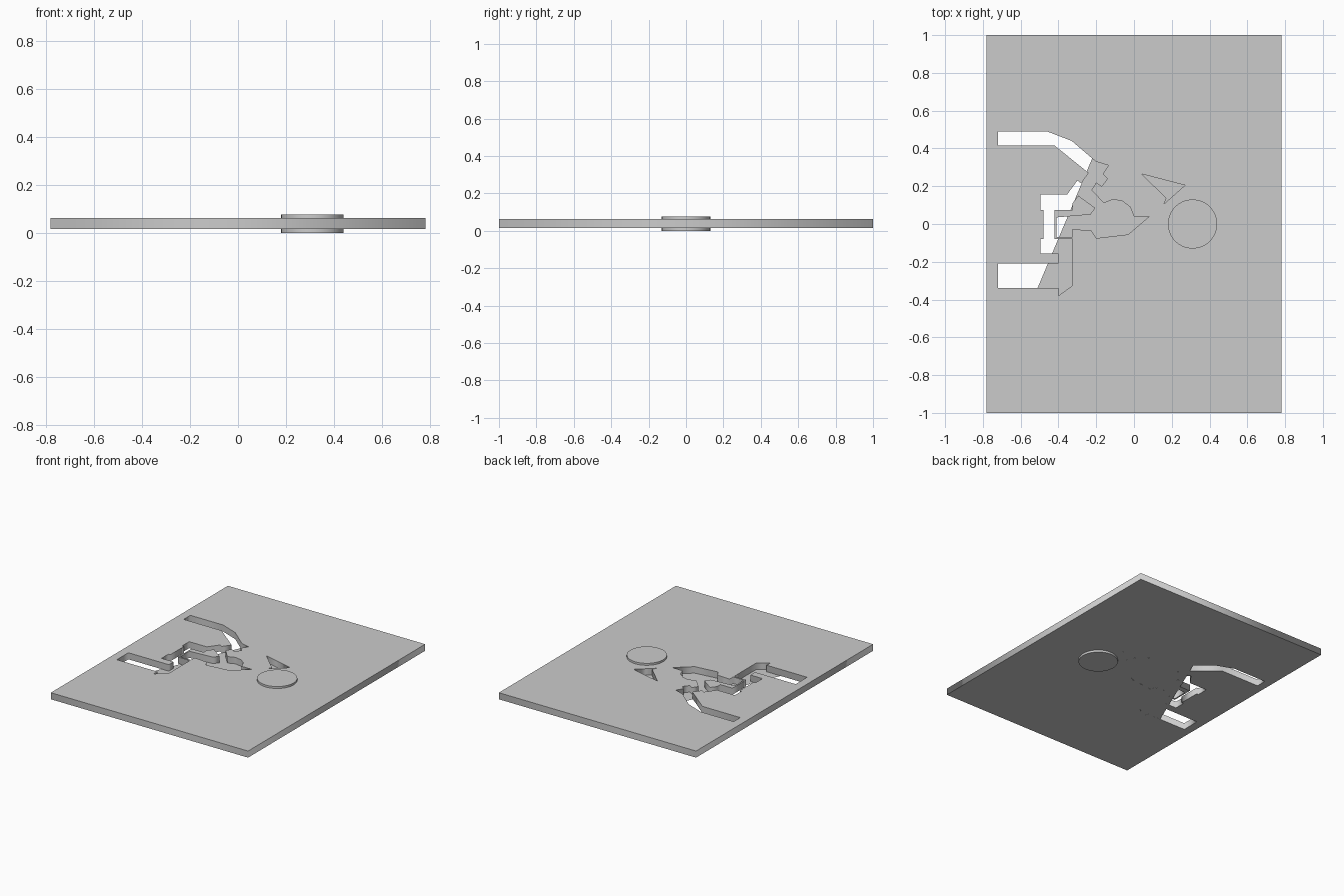
import bpy, math

Z_BOT, Z_TOP = 0.015, 0.062


def outline_solid(name, outlines, z0, z1):
    """Flat slab from 2D outlines; inner outlines become holes."""
    cu = bpy.data.curves.new(name, 'CURVE')
    cu.dimensions = '2D'
    cu.fill_mode = 'BOTH'
    cu.extrude = (z1 - z0) / 2
    for pts in outlines:
        sp = cu.splines.new('POLY')
        sp.points.add(len(pts) - 1)
        for p, (x, y) in zip(sp.points, pts):
            p.co = (x, y, 0, 1)
        sp.use_cyclic_u = True
    ob = bpy.data.objects.new(name, cu)
    bpy.context.collection.objects.link(ob)
    ob.location.z = (z0 + z1) / 2
    bpy.ops.object.select_all(action='DESELECT')
    ob.select_set(True)
    bpy.context.view_layer.objects.active = ob
    bpy.ops.object.convert(target='MESH')
    return bpy.context.object


# Plate with the large figure cut-out and the small dart cut-out
border = [(-0.78, -1), (0.78, -1), (0.78, 1), (-0.78, 1)]
figure = [
    (-0.72, 0.49), (-0.46, 0.49), (-0.33, 0.44), (-0.225, 0.35), (-0.20, 0.33),
    (-0.135, 0.31), (-0.165, 0.265), (-0.14, 0.24), (-0.17, 0.20), (-0.20, 0.22),
    (-0.225, 0.18), (-0.16, 0.11), (-0.11, 0.13), (-0.06, 0.12), (-0.02, 0.09),
    (0.0, 0.04), (0.08, 0.04), (-0.03, -0.055), (-0.20, -0.075), (-0.225, -0.035),
    (-0.325, -0.027), (-0.325, -0.068), (-0.41, -0.068), (-0.41, 0.035), (-0.23, 0.05),
    (-0.205, 0.085), (-0.295, 0.15), (-0.325, 0.11), (-0.325, 0.075), (-0.42, 0.075),
    (-0.42, -0.08), (-0.325, -0.08), (-0.325, -0.325), (-0.40, -0.38), (-0.40, -0.34),
    (-0.72, -0.34), (-0.72, -0.21), (-0.40, -0.21), (-0.40, -0.157), (-0.495, -0.157),
    (-0.495, -0.08), (-0.48, -0.08), (-0.48, 0.075), (-0.495, 0.075), (-0.495, 0.155),
    (-0.355, 0.155), (-0.30, 0.23), (-0.28, 0.215), (-0.24, 0.27), (-0.42, 0.415),
    (-0.72, 0.415),
]
dart = [(0.04, 0.265), (0.27, 0.205), (0.157, 0.105), (0.172, 0.137)]
outline_solid("plate", [border, figure, dart], Z_BOT, Z_TOP)

# Thin floor that closes the cut-outs to the right of a slanted line
z = Z_BOT + 0.0005
floor = bpy.data.meshes.new("cutout_floor")
floor.from_pydata([(-0.53, -0.385, z), (0.3, -0.385, z), (0.3, 0.36, z), (-0.216, 0.36, z)],
                  [], [(0, 1, 2, 3)])
bpy.context.collection.objects.link(bpy.data.objects.new("cutout_floor", floor))

# Round disc standing proud on both sides
bpy.ops.mesh.primitive_cylinder_add(vertices=64, radius=0.13, depth=0.076,
                                    location=(0.31, 0, 0.038))
disc = bpy.context.object
disc.name = "round_disc"
bpy.ops.object.shade_smooth_by_angle(angle=math.radians(30))
